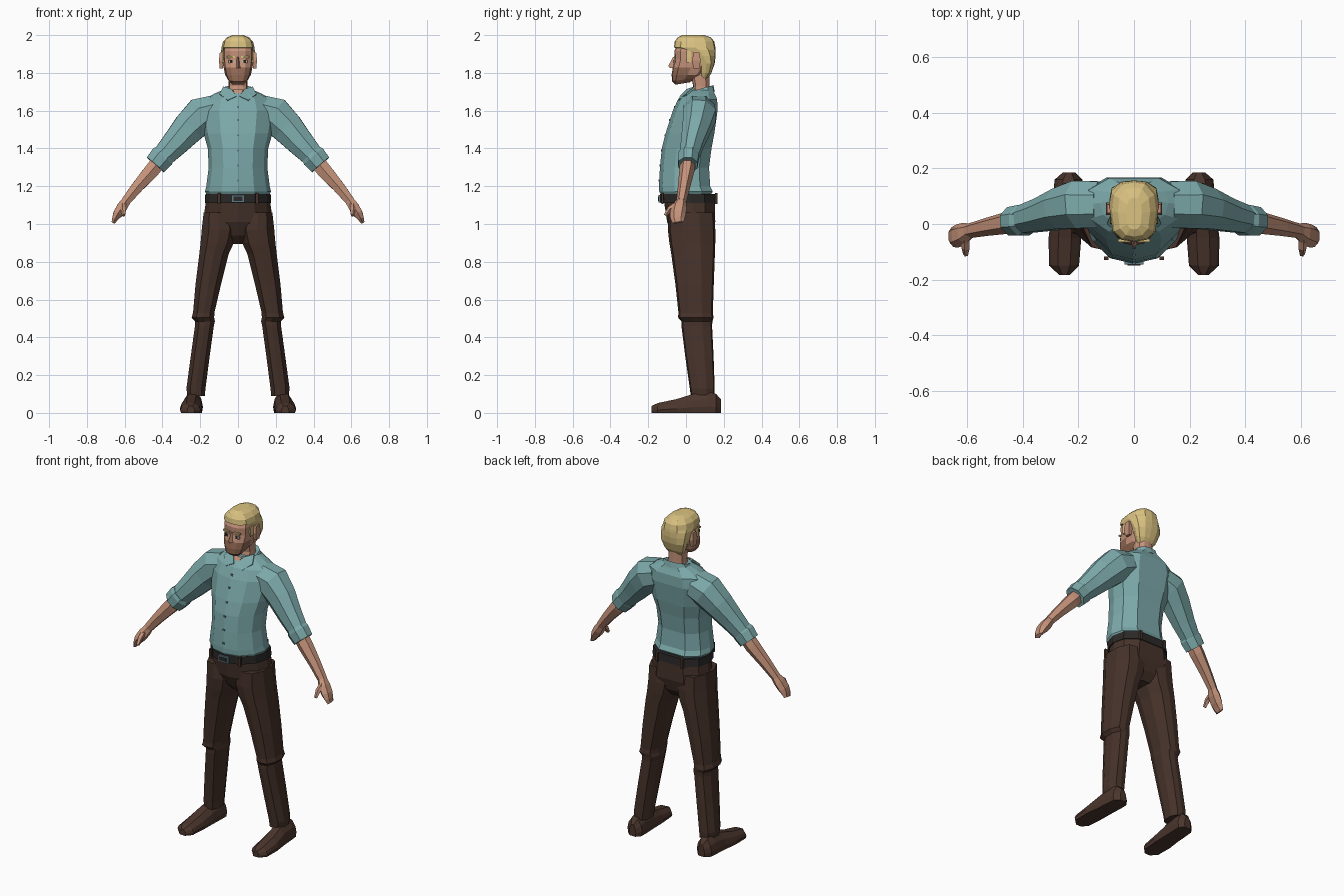
import bpy, bmesh, math
from mathutils import Vector


def colour(name, r, g, b):
    m = bpy.data.materials.new(name)
    m.diffuse_color = (r, g, b, 1)
    return m


SHIRT = colour("shirt_teal", 0.205, 0.40, 0.405)
SKIN = colour("skin", 0.56, 0.29, 0.195)
BEARD = colour("stubble_brown", 0.30, 0.145, 0.09)
HAIR = colour("blond", 0.70, 0.54, 0.22)
TROUSER = colour("trouser_brown", 0.061, 0.032, 0.023)
SHOE = colour("shoe_brown", 0.070, 0.036, 0.026)
BELT = colour("belt_black", 0.024, 0.022, 0.021)
METAL = colour("buckle_blue", 0.11, 0.20, 0.24)
WHITE = colour("eye_white", 0.55, 0.45, 0.38)
DARK = colour("eye_dark", 0.03, 0.012, 0.01)

# Half outlines: (share of half width, share of depth from front to back)
BODY = [(0, 0), (.5, .07), (.88, .3), (1, .55), (.9, .8), (.5, 1), (0, 1)]
HEAD = [(0, 0), (.5, .03), (.88, .16), (1, .5), (.92, .78), (.5, .97), (0, 1)]
LIMB = [(0, 0), (.6, .05), (1, .32), (1, .68), (.6, .96), (0, 1)]


def finish(name, bm, mat, mirror=False, solid=0):
    bmesh.ops.recalc_face_normals(bm, faces=bm.faces)
    me = bpy.data.meshes.new(name)
    bm.to_mesh(me)
    bm.free()
    me.materials.append(mat)
    ob = bpy.data.objects.new(name, me)
    bpy.context.collection.objects.link(ob)
    if solid:
        ob.modifiers.new("Thickness", 'SOLIDIFY').thickness = solid
    if mirror:
        ob.modifiers.new("Mirror", 'MIRROR').use_mirror_merge = False
    return ob


def loft(name, rings, mat, mirror=False):
    bm = bmesh.new()
    vs = [[bm.verts.new(p) for p in r] for r in rings]
    n = len(vs[0])
    for a, b in zip(vs, vs[1:]):
        for i in range(n):
            j = (i + 1) % n
            bm.faces.new((a[i], a[j], b[j], b[i]))
    bm.faces.new(vs[0])
    bm.faces.new(vs[-1])
    return finish(name, bm, mat, mirror)


def ring(half, z, hw, f, b, cx=0, zback=None):
    """Level outline; zback tilts it by lifting the back."""
    zb = z if zback is None else zback
    pts = [(w * hw, t) for w, t in half]
    pts += [(-x, t) for x, t in pts[-2:0:-1]]
    return [(cx + x, f + (b - f) * t, z + (zb - z) * t) for x, t in pts]


def tube(name, rows, mat, sides=8):
    """Mirrored limb; rows are x, y, z, half thickness, half depth."""
    c = [Vector(r[:3]) for r in rows]
    rings = []
    for i, r in enumerate(rows):
        t = (c[min(i + 1, len(c) - 1)] - c[max(i - 1, 0)]).normalized()
        u = Vector((0, 1, 0)).cross(t).normalized()
        v = t.cross(u)
        ang = [2 * math.pi * (k + .5) / sides for k in range(sides)]
        rings.append([c[i] + u * r[3] * math.cos(a) * 1.06 + v * r[4] * math.sin(a) * 1.06
                      for a in ang])
    return loft(name, rings, mat, True)


def box(name, c, s, mat, mirror=False, taper=1):
    x, y, z = c
    a, b, h = (k / 2 for k in s)
    return loft(name, [[(x + i * a * k, y + j * b * k, z + e * h) for i, j in
                        ((-1, -1), (1, -1), (1, 1), (-1, 1))]
                       for e, k in ((-1, taper), (0, 1), (1, taper))], mat, mirror)


def plate(name, pts, mat, mirror=False, solid=.008):
    bm = bmesh.new()
    bm.faces.new([bm.verts.new(p) for p in pts])
    return finish(name, bm, mat, mirror, solid)


# Shirt body with hem roll
TORSO = [(1.15, .163, -.128, .128), (1.172, .175, -.142, .142), (1.20, .168, -.143, .128),
         (1.30, .155, -.138, .122), (1.40, .160, -.128, .135), (1.48, .182, -.108, .150),
         (1.60, .200, -.070, .167), (1.66, .180, -.042, .165), (1.69, .125, -.018, .152),
         (1.71, .08, .010, .145)]
loft("shirt_body", [ring(BODY, *r) for r in TORSO], SHIRT)

# Sleeves and rolled cuffs
tube("sleeve", [(.12, .070, 1.60, .085, .085), (.195, .070, 1.575, .098, .088),
                (.26, .055, 1.51, .087, .075), (.335, .032, 1.425, .072, .060),
                (.405, .015, 1.35, .058, .050)], SHIRT)
tube("cuff", [(.387, .014, 1.372, .058, .050), (.400, .013, 1.357, .067, .056),
              (.437, .010, 1.313, .061, .052), (.435, .010, 1.316, .045, .040)], SHIRT)

# Collar band and flaps
loft("collar", [ring(HEAD, 1.672, .092, -.015, .152, 0, 1.70),
                ring(HEAD, 1.697, .075, .010, .145, 0, 1.735),
                ring(HEAD, 1.690, .055, .025, .130, 0, 1.72)], SHIRT)
plate("collar_flap", [(.008, -.032, 1.678), (.055, -.040, 1.655), (.098, .000, 1.69),
                      (.078, .045, 1.728), (.035, .005, 1.715)], SHIRT, True, .01)
plate("open_neck", [(0, -.034, 1.662), (.028, .000, 1.712), (-.028, .000, 1.712)], SKIN)

# Buttons follow the front seam
for z in (1.23, 1.31, 1.39, 1.47, 1.55, 1.62):
    lo, hi = next((a, b) for a, b in zip(TORSO, TORSO[1:]) if a[0] <= z <= b[0])
    y = lo[2] + (hi[2] - lo[2]) * (z - lo[0]) / (hi[0] - lo[0])
    box("button", (0, y, z), (.012, .008, .010), METAL)

# Forearms and hands
tube("forearm", [(.415, .010, 1.335, .042, .038), (.455, .005, 1.285, .043, .038),
                 (.53, -.010, 1.20, .034, .031), (.596, -.025, 1.118, .026, .025)], SKIN, 6)
tube("palm", [(.590, -.024, 1.125, .025, .025), (.612, -.035, 1.092, .030, .038),
              (.636, -.043, 1.055, .027, .040), (.650, -.045, 1.030, .018, .036),
              (.660, -.042, 1.008, .010, .028)], SKIN, 6)
tube("thumb", [(.606, -.045, 1.105, .016, .016), (.606, -.085, 1.080, .015, .014),
               (.606, -.110, 1.045, .009, .009)], SKIN, 5)

# Belt, loops and buckle
loft("belt", [ring(BODY, 1.112, .176, -.135, .158), ring(BODY, 1.160, .173, -.137, .156)], BELT)
box("belt_loop", (.085, .160, 1.135), (.016, .012, .056), TROUSER, True)
box("belt_loop", (.100, -.124, 1.135), (.016, .012, .056), TROUSER, True)
box("buckle_frame", (0, -.140, 1.134), (.070, .012, .040), METAL)
box("buckle_centre", (0, -.145, 1.134), (.048, .008, .022), BELT)

# Trousers: seat, then legs listed as z, inner x, outer x, front, back
loft("trouser_seat", [ring(BODY, .895, .045, -.02, .10), ring(BODY, .94, .13, -.065, .135),
                      ring(BODY, 1.01, .186, -.100, .155), ring(BODY, 1.13, .168, -.118, .153)],
     TROUSER)
LEG = [(1.06, .03, .182, -.095, .150), (.97, .005, .192, -.096, .155), (.90, .022, .198, -.088, .155),
       (.84, .050, .205, -.078, .153), (.68, .090, .225, -.056, .147), (.53, .125, .238, -.040, .142),
       (.505, .126, .246, -.042, .146), (.485, .122, .228, -.024, .140), (.46, .128, .228, -.024, .138),
       (.30, .150, .250, -.004, .146), (.13, .172, .273, .020, .152), (.09, .176, .268, .025, .150)]
loft("trouser_leg", [ring(LIMB, z, (o - i) / 2, f, b, (o + i) / 2) for z, i, o, f, b in LEG],
     TROUSER, True)

# Shoes: cross sections from toe to heel as y, centre x, half width, height
SHOES = [(-.183, .250, .020, .036), (-.150, .252, .054, .052), (-.05, .249, .059, .073),
         (.03, .243, .054, .098), (.12, .238, .052, .112), (.160, .236, .050, .100),
         (.186, .234, .022, .070)]
loft("shoe", [[(c + w * a, y, h * k) for a, k in
               ((-.9, 0), (.9, 0), (1, .3), (.85, .65), (.4, 1), (-.4, 1), (-.85, .65), (-1, .3))]
              for y, c, w, h in SHOES], SHOE, True)

# Neck and head, with stubble on the lower front faces
loft("neck", [ring(HEAD, 1.67, .055, .025, .130), ring(HEAD, 1.73, .050, .038, .125),
              ring(HEAD, 1.82, .052, .020, .125)], SKIN)
head = loft("head", [ring(HEAD, 1.738, .036, -.055, .02, 0, 1.75),
                     ring(HEAD, 1.755, .054, -.074, .055, 0, 1.775),
                     ring(HEAD, 1.79, .068, -.076, .095), ring(HEAD, 1.828, .076, -.070, .12),
                     ring(HEAD, 1.87, .081, -.060, .135), ring(HEAD, 1.915, .082, -.062, .135),
                     ring(HEAD, 1.95, .074, -.045, .13), ring(HEAD, 1.98, .045, -.02, .09)], SKIN)
head.data.materials.append(BEARD)
for p in head.data.polygons:
    if p.center.z < 1.825 and p.center.y < .035:
        p.material_index = 1

# Nose, ears, eyes and brows
loft("nose", [[(-.017, -.06, 1.826), (.017, -.06, 1.826), (0, -.086, 1.826)],
              [(-.015, -.05, 1.838), (.015, -.05, 1.838), (0, -.093, 1.838)],
              [(-.008, -.05, 1.885), (.008, -.05, 1.885), (0, -.068, 1.885)]], SKIN)
box("ear", (.088, .055, 1.865), (.026, .046, .086), SKIN, True, .65)
box("eye", (.035, -.0585, 1.860), (.032, .008, .016), WHITE, True)
box("iris", (.035, -.061, 1.860), (.014, .008, .016), DARK, True)
box("brow", (.036, -.0595, 1.884), (.042, .010, .009), HAIR, True)

# Hair: one shell that steps forward over the forehead
loft("hair", [ring(HEAD, 1.765, .045, .075, .112), ring(HEAD, 1.80, .066, .072, .135),
              ring(HEAD, 1.85, .083, .066, .152), ring(HEAD, 1.89, .088, .025, .157),
              ring(HEAD, 1.92, .089, -.015, .157), ring(HEAD, 1.935, .087, -.064, .156),
              ring(HEAD, 1.965, .080, -.060, .150), ring(HEAD, 1.988, .058, -.045, .132),
              ring(HEAD, 2.0, .028, -.02, .095)], HAIR)
box("sideburn", (.080, .015, 1.885), (.012, .030, .060), HAIR, True, .8)
